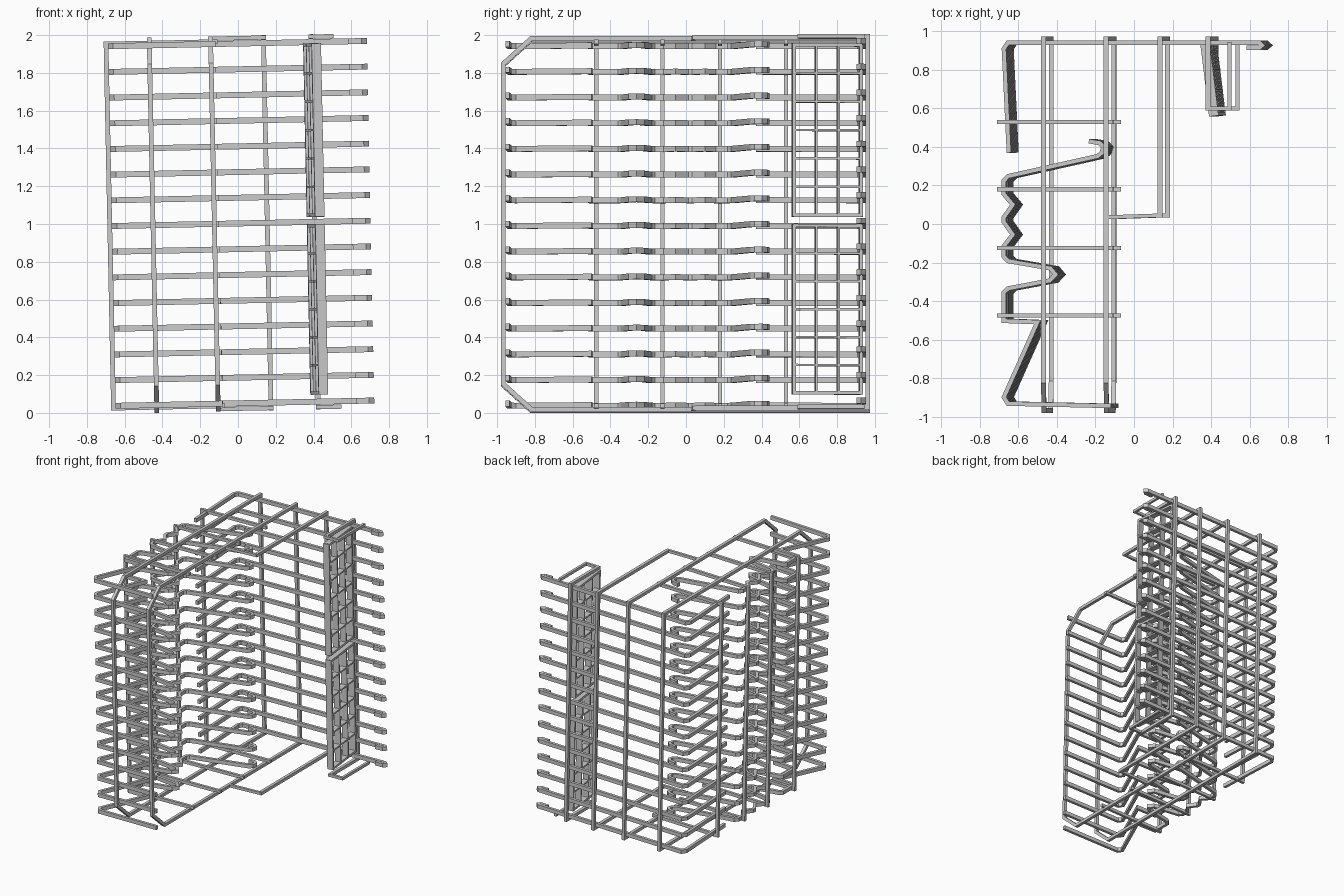
import bpy, bmesh, math
from mathutils import Vector, Matrix

if "Cube" in bpy.data.objects:
    bpy.data.objects.remove(bpy.data.objects["Cube"])

# The whole rack leans slightly about the y axis
LEAN = (Matrix.Translation((0, 0, 1)) @ Matrix.Rotation(-0.0205, 4, 'Y')
        @ Matrix.Translation((0, 0, -1)))
MID, STEP, LEVELS = 1.003, 0.136, 15


def sweep(bm, pts, normal, w, h, closed=False):
    """Mitred rectangular bar along a flat path; h is measured along normal."""
    pts = [Vector(p) for p in pts]
    n = Vector(normal)
    rings, count = [], len(pts)
    for i, p in enumerate(pts):
        before = pts[i - 1] if (i or closed) else None
        after = pts[(i + 1) % count] if (i < count - 1 or closed) else None
        a = (p - before).normalized() if before else (after - p).normalized()
        b = (after - p).normalized() if after else a
        t = (a + b).normalized()
        side = n.cross(t) * (w / 2 / max(t.dot(a), 0.5))
        up = n * h / 2
        rings.append([bm.verts.new(p + q) for q in
                      (side + up, up - side, -side - up, side - up)])
    for i in range(count if closed else count - 1):
        r, s = rings[i], rings[(i + 1) % count]
        for k in range(4):
            bm.faces.new((r[k], r[(k + 1) % 4], s[(k + 1) % 4], s[k]))
    if not closed:
        bm.faces.new(rings[0])
        bm.faces.new(rings[-1][::-1])


def finish(name, bm):
    bmesh.ops.recalc_face_normals(bm, faces=bm.faces)
    mesh = bpy.data.meshes.new(name)
    bm.to_mesh(mesh)
    bm.free()
    ob = bpy.data.objects.new(name, mesh)
    bpy.context.collection.objects.link(ob)
    ob.matrix_world = LEAN
    return ob


def stacked_wire(name, xy):
    """One bent wire repeated at every level."""
    bm = bmesh.new()
    z = MID - STEP * (LEVELS - 1) / 2
    sweep(bm, [(x, y, z) for x, y in xy], (0, 0, 1), 0.023, 0.031)
    arr = finish(name, bm).modifiers.new("levels", 'ARRAY')
    arr.count = LEVELS
    arr.use_relative_offset = False
    arr.use_constant_offset = True
    arr.constant_offset_displace = (0, 0, STEP)


# Back wires with a hook on the right and a return along the left side
stacked_wire("back_wires", [
    (0.605, 0.915), (0.67, 0.915), (0.685, 0.928), (0.67, 0.942),
    (-0.635, 0.942), (-0.656, 0.91), (-0.63, 0.37)])

# Shaped side wires: curl, zigzag, spike, notch, then across the front
stacked_wire("side_wires", [
    (-0.215, 0.43), (-0.16, 0.421), (-0.139, 0.40), (-0.147, 0.37), (-0.17, 0.352),
    (-0.635, 0.248), (-0.656, 0.225), (-0.656, 0.155),
    (-0.61, 0.10), (-0.656, 0.035), (-0.656, 0.01), (-0.61, -0.055),
    (-0.656, -0.115), (-0.656, -0.17), (-0.635, -0.192),
    (-0.415, -0.23), (-0.388, -0.262), (-0.418, -0.294),
    (-0.635, -0.335), (-0.656, -0.355), (-0.656, -0.503), (-0.482, -0.51),
    (-0.656, -0.90), (-0.635, -0.933), (-0.10, -0.945)])

# Closed hoops running front to back, chamfered at the front
T = 0.025
TOP, BOT = 1.984, 0.022
for name, x in (("left_hoop", -0.45), ("right_hoop", -0.125)):
    bm = bmesh.new()
    loop = [(0.962, TOP), (-0.82, TOP), (-0.968, 1.85),
            (-0.968, 0.156), (-0.82, BOT), (0.962, BOT)]
    sweep(bm, [(x, y, z) for y, z in loop], (1, 0, 0), T, T, True)
    finish(name, bm)

# C frames at the back, each with an end rail at top and bottom
for name, x, y, rail in (
        ("short_frame", 0.155, 0.045, [(0.167, 0.045), (-0.125, 0.035)]),
        ("panel_frame", 0.405, 0.60,
         [(0.393, 0.60), (0.517, 0.60), (0.517, 0.945)])):
    bm = bmesh.new()
    sweep(bm, [(x, y, TOP), (x, 0.962, TOP), (x, 0.962, BOT), (x, y, BOT)],
          (1, 0, 0), T, T)
    for z in (TOP, BOT):
        sweep(bm, [(a, b, z) for a, b in rail], (0, 0, 1), 0.02, 0.022)
    finish(name, bm)

# Left uprights with cross rods at top and bottom
for i, y in enumerate((-0.475, -0.125, 0.18, 0.53)):
    bm = bmesh.new()
    sweep(bm, [(-0.088, y, 1.967), (-0.679, y, 1.967),
               (-0.679, y, 0.039), (-0.088, y, 0.039)], (0, 1, 0), T, 0.022)
    finish(f"left_upright_{i + 1}", bm)

# Two deep grid panels, turned slightly
YA, YB = 0.57, 0.925


def px(y):
    return 0.433 - 0.043 * (y - YA) / (YB - YA)


across = Vector((px(YB) - px(YA), YB - YA, 0)).normalized()
deep = across.cross(Vector((0, 0, 1)))
for name, lo, hi in (("lower_grid", 0.097, 0.983), ("upper_grid", 1.038, 1.94)):
    bm = bmesh.new()
    for k in range(4):
        y = YA + (YB - YA) * k / 3
        sweep(bm, [(px(y), y, lo - 0.008), (px(y), y, hi + 0.008)], deep,
              0.018 if k in (0, 3) else 0.012, 0.05)
    for k in range(7):
        z = lo + (hi - lo) * k / 6
        sweep(bm, [(px(YA), YA, z), (px(YB), YB, z)], deep,
              0.018 if k in (0, 6) else 0.012, 0.049)
    finish(name, bm)
